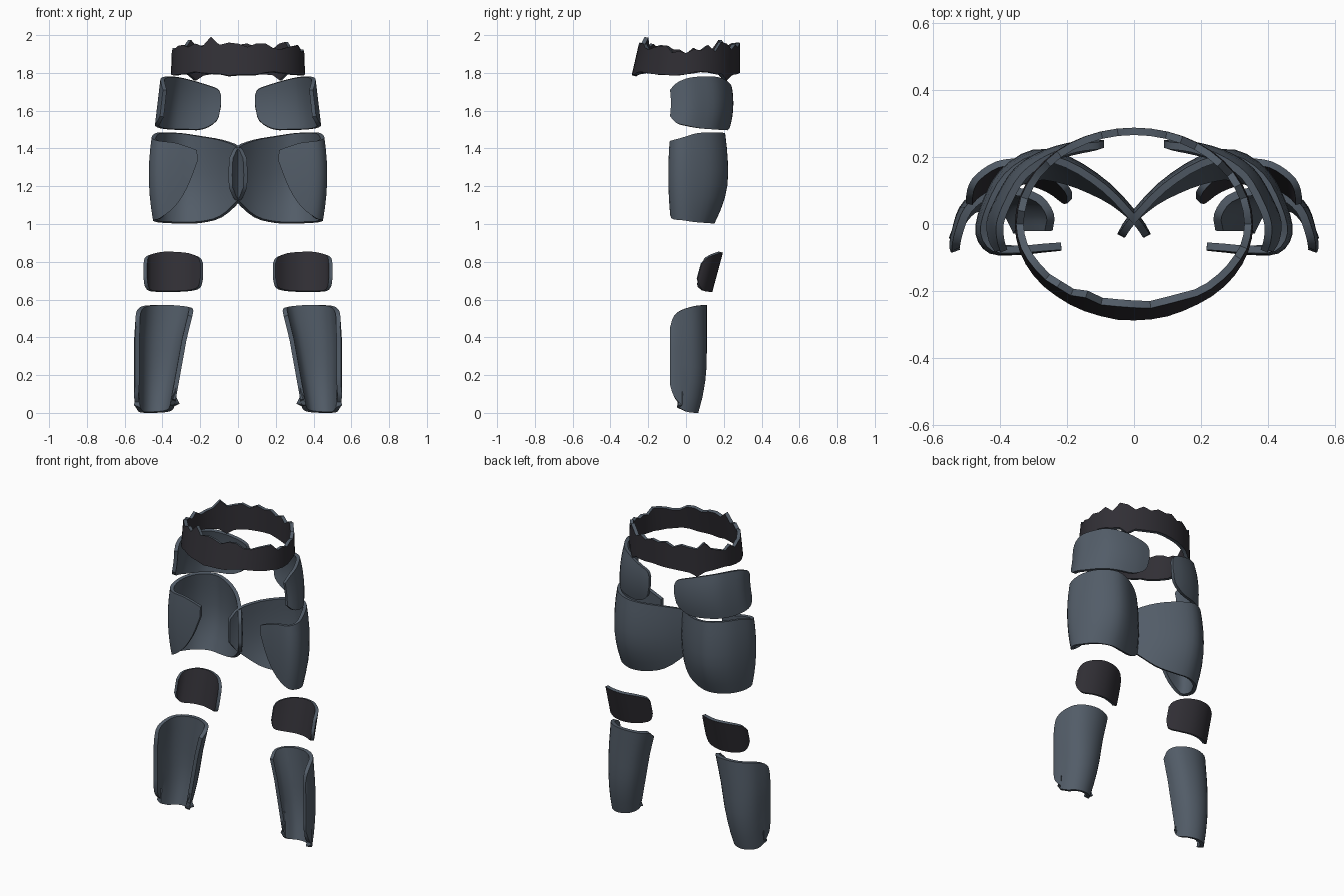
import bpy, bmesh, math, random
from mathutils import Vector

if "Cube" in bpy.data.objects:
    bpy.data.objects.remove(bpy.data.objects["Cube"])

random.seed(4)


def material(name, rgb):
    m = bpy.data.materials.new(name)
    m.diffuse_color = (*rgb, 1)
    m.use_nodes = True
    m.node_tree.nodes["Principled BSDF"].inputs["Base Color"].default_value = m.diffuse_color
    return m


slate = material("slate_blue", (0.085, 0.108, 0.138))
charcoal = material("charcoal", (0.030, 0.028, 0.035))


def smooth_columns(cols, sub):
    """Catmull-Rom through columns of (x, y, bottom z, top z)."""
    if sub == 1:
        return [Vector(c) for c in cols]
    p = [Vector(c) for c in cols]
    p = [2 * p[0] - p[1]] + p + [2 * p[-1] - p[-2]]
    out = []
    for i in range(1, len(p) - 2):
        a, b, c, d = p[i - 1:i + 3]
        for k in range(sub):
            t = k / sub
            out.append(0.5 * (2 * b + (c - a) * t + (2 * a - 5 * b + 4 * c - d) * t * t
                              + (3 * b - a - 3 * c + d) * t ** 3))
    return out + [p[-2]]


def plate(name, cols, warp, mats, thick, sub=3, rows=7, mirrored=True):
    """Curved shell swept through columns, thickened inwards."""
    bm = bmesh.new()
    grid = []
    for x, y, zb, zt in smooth_columns(cols, sub):
        line = []
        for r in range(rows + 1):
            z = zb + (zt - zb) * r / rows
            wx, wy = warp(x, y, z)
            line.append(bm.verts.new((wx, wy, z)))
        grid.append(line)
    for a, b in zip(grid, grid[1:]):
        for r in range(rows):
            bm.faces.new((a[r], a[r + 1], b[r + 1], b[r]))
    bmesh.ops.remove_doubles(bm, verts=bm.verts, dist=1e-5)
    me = bpy.data.meshes.new(name)
    bm.to_mesh(me)
    bm.free()
    ob = bpy.data.objects.new(name, me)
    bpy.context.collection.objects.link(ob)
    for m in mats:
        me.materials.append(m)
    s = ob.modifiers.new("thickness", "SOLIDIFY")
    s.thickness, s.offset = thick, -1
    s.material_offset_rim = len(mats) - 1
    if mirrored:
        ob.modifiers.new("mirror", "MIRROR")
    bpy.ops.object.select_all(action="DESELECT")
    bpy.context.view_layer.objects.active = ob
    ob.select_set(True)
    for m in [m.name for m in ob.modifiers]:
        bpy.ops.object.modifier_apply(modifier=m)
    bpy.ops.object.shade_smooth_by_angle(angle=math.radians(38))
    return ob


# Torn waistband: closed ring with ragged edges, front sloping inwards
N = 44
ring = []
for i in range(N):
    a = -2 * math.pi * i / N
    x, y = 0.355 * math.cos(a), 0.287 * math.sin(a)
    top = 1.925 + 0.03 * abs(math.sin(a)) + random.uniform(-0.02, 0.02)
    bottom = 1.805 + 0.008 * math.sin(5 * a) + random.uniform(-0.004, 0.004)
    if y > 0.15 and i % 3 == 0:
        top += 0.02
    if abs(x + 0.15) < 0.025 and y < 0:
        top = 2.0
    if abs(abs(x) - 0.24) < 0.025 and y > 0:
        bottom = 1.77
    ring.append((x, y, bottom, top))
ring.append(ring[0])


def waist_warp(x, y, z):
    return x * (1 - 0.1 * (z - 1.8)), y * (1 - 0.8 * (z - 1.8)) if y < 0 else y


plate("waistband", ring, waist_warp, [charcoal, slate], 0.022, sub=1, rows=2, mirrored=False)

# Hip plates: wrap from the back round to the side
plate("hip_plates", [
    (0.09, 0.25, 1.63, 1.69), (0.11, 0.25, 1.555, 1.725), (0.18, 0.245, 1.51, 1.75),
    (0.27, 0.22, 1.507, 1.775), (0.35, 0.17, 1.51, 1.79), (0.40, 0.09, 1.517, 1.79),
    (0.425, 0.02, 1.53, 1.78), (0.42, -0.04, 1.545, 1.755), (0.405, -0.08, 1.58, 1.72)],
    lambda x, y, z: (x - 0.28 * x * (z - 1.65), y - 1.0 * (z - 1.65) ** 2), [slate], 0.022)


# Thigh plates: from between the legs, round the back and side to a front flap
def thigh_warp(x, y, z):
    t = (z - 1.27) / 0.24
    s = 1 - 0.1 * t * t
    if y > 0 and t < 0:
        y *= 1 - 0.22 * t * t
    return 0.25 + (x - 0.25) * s, 0.03 + (y - 0.03) * s


plate("thigh_plates", [
    (-0.05, -0.03, 1.20, 1.36), (-0.02, 0.02, 1.13, 1.42), (0.07, 0.12, 1.045, 1.455),
    (0.19, 0.20, 1.015, 1.475), (0.30, 0.222, 1.012, 1.49), (0.40, 0.16, 1.015, 1.495),
    (0.455, 0.06, 1.02, 1.49), (0.472, -0.03, 1.03, 1.465), (0.43, -0.088, 1.04, 1.45),
    (0.34, -0.092, 1.10, 1.44), (0.27, -0.085, 1.20, 1.42), (0.215, -0.08, 1.34, 1.40)],
    thigh_warp, [slate], 0.022)

# Plates behind the knees
plate("knee_plates", [
    (0.185, 0.085, 0.72, 0.80), (0.20, 0.10, 0.672, 0.83), (0.25, 0.14, 0.655, 0.85),
    (0.33, 0.168, 0.65, 0.857), (0.41, 0.16, 0.65, 0.857), (0.47, 0.125, 0.655, 0.845),
    (0.493, 0.095, 0.68, 0.83), (0.50, 0.072, 0.72, 0.80)],
    lambda x, y, z: (x, y + 0.27 * (z - 0.76)), [charcoal, slate], 0.02)


# Calf plates: open to the front, narrowing to the ankle
def calf_warp(x, y, z):
    k = min(max((0.545 - x) / 0.255, 0), 1)
    y -= 0.045 * (max(0.3 - z, 0) / 0.29) ** 2 if y > 0 else 0
    return x + 0.18 * (0.3 - z) * k - 0.012 * max(0, (z - 0.4) / 0.18), y


plate("calf_plates", [
    (0.29, -0.02, 0.08, 0.52), (0.295, 0.03, 0.03, 0.56), (0.33, 0.085, 0.015, 0.572),
    (0.40, 0.11, 0.01, 0.58), (0.47, 0.097, 0.01, 0.58), (0.52, 0.05, 0.015, 0.575),
    (0.543, -0.02, 0.05, 0.555), (0.55, -0.065, 0.10, 0.52), (0.545, -0.085, 0.16, 0.46)],
    calf_warp, [slate], 0.024)
# Rest the set on the ground plane
low = min(v.co.z for o in bpy.data.objects for v in o.data.vertices)
for o in bpy.data.objects:
    for v in o.data.vertices:
        v.co.z -= low
